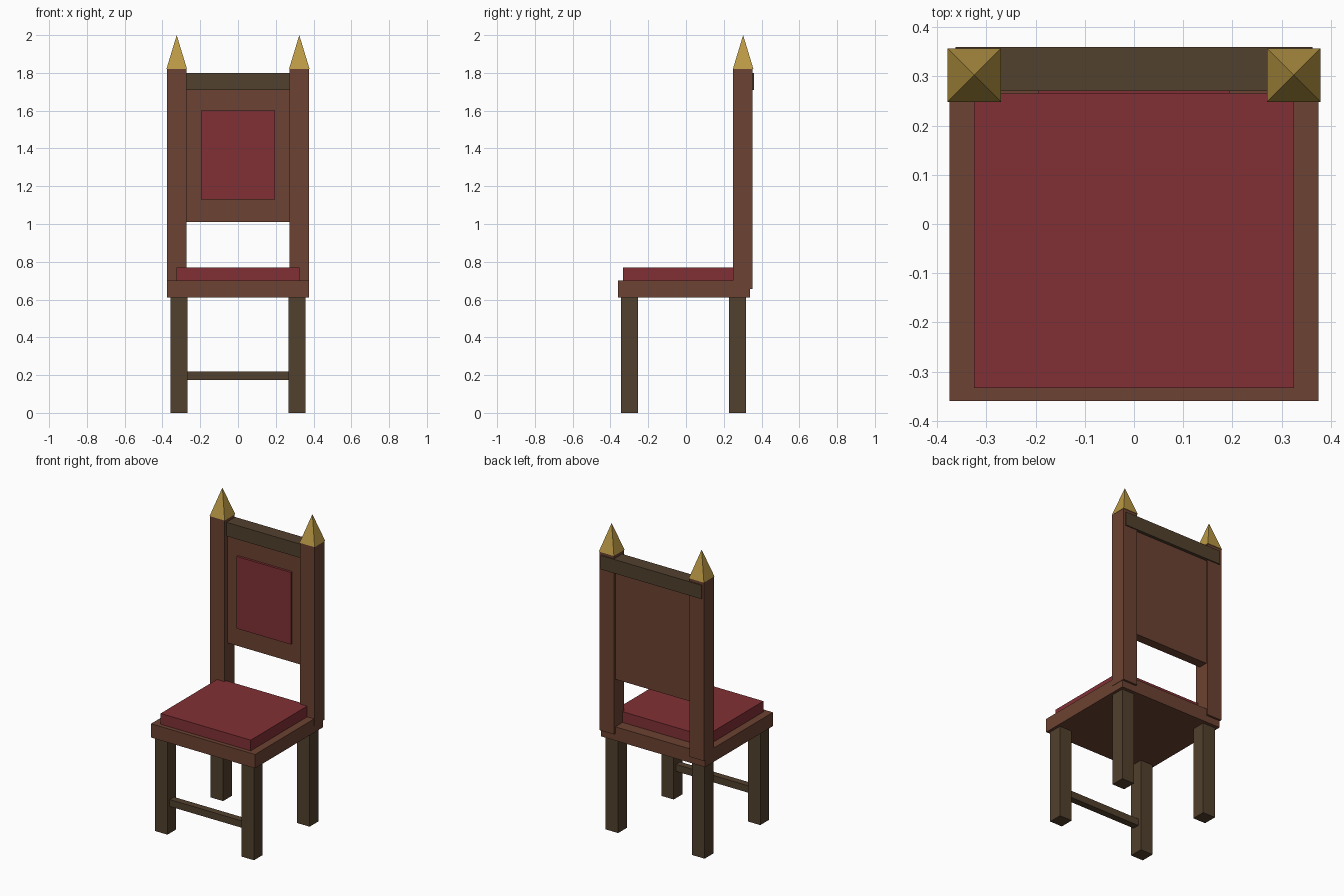
import bpy, math

if "Cube" in bpy.data.objects:
    bpy.data.objects.remove(bpy.data.objects["Cube"])

def material(name, color):
    m = bpy.data.materials.new(name)
    m.diffuse_color = (*color, 1)
    m.use_nodes = True
    m.node_tree.nodes["Principled BSDF"].inputs["Base Color"].default_value = m.diffuse_color
    return m

wood = material("wood", (0.15, 0.055, 0.032))
dark_wood = material("dark_wood", (0.085, 0.052, 0.027))
fabric = material("fabric", (0.22, 0.03, 0.035))
gold = material("gold", (0.5, 0.32, 0.06))

def box(name, x, y, z, mat):
    """Box spanning the given (min, max) ranges."""
    r = (x, y, z)
    bpy.ops.mesh.primitive_cube_add(size=1, location=[(a + b) / 2 for a, b in r])
    o = bpy.context.object
    o.name = name
    o.scale = [b - a for a, b in r]
    bpy.ops.object.transform_apply(location=False, rotation=False, scale=True)
    o.data.materials.append(mat)
    return o

# Seat and cushion
box("seat", (-0.375, 0.375), (-0.36, 0.34), (0.61, 0.70), wood)
box("seat_cushion", (-0.325, 0.325), (-0.333, 0.265), (0.70, 0.77), fabric)

# Backrest
box("back_panel", (-0.28, 0.28), (0.28, 0.34), (1.01, 1.72), wood)
box("back_cushion", (-0.195, 0.195), (0.265, 0.29), (1.13, 1.60), fabric)
box("top_rail", (-0.363, 0.363), (0.27, 0.36), (1.71, 1.80), dark_wood)

# Front stretcher between the legs
box("front_stretcher", (-0.28, 0.28), (-0.322, -0.278), (0.175, 0.22), dark_wood)

# Legs, back posts and pyramid finials on both sides
for s, side in ((-1, "left"), (1, "right")):
    def span(a, b):
        return tuple(sorted((s * a, s * b)))
    box(f"front_leg_{side}", span(0.267, 0.357), (-0.345, -0.255), (0, 0.61), dark_wood)
    box(f"back_leg_{side}", span(0.267, 0.357), (0.228, 0.318), (0, 0.61), dark_wood)
    box(f"back_post_{side}", span(0.272, 0.377), (0.248, 0.353), (0.655, 1.82), wood)
    bpy.ops.mesh.primitive_cone_add(vertices=4, radius1=0.0545 * math.sqrt(2), radius2=0,
                                    depth=0.18, location=(s * 0.3245, 0.3025, 1.91),
                                    rotation=(0, 0, math.pi / 4))
    finial = bpy.context.object
    finial.name = f"finial_{side}"
    finial.data.materials.append(gold)
